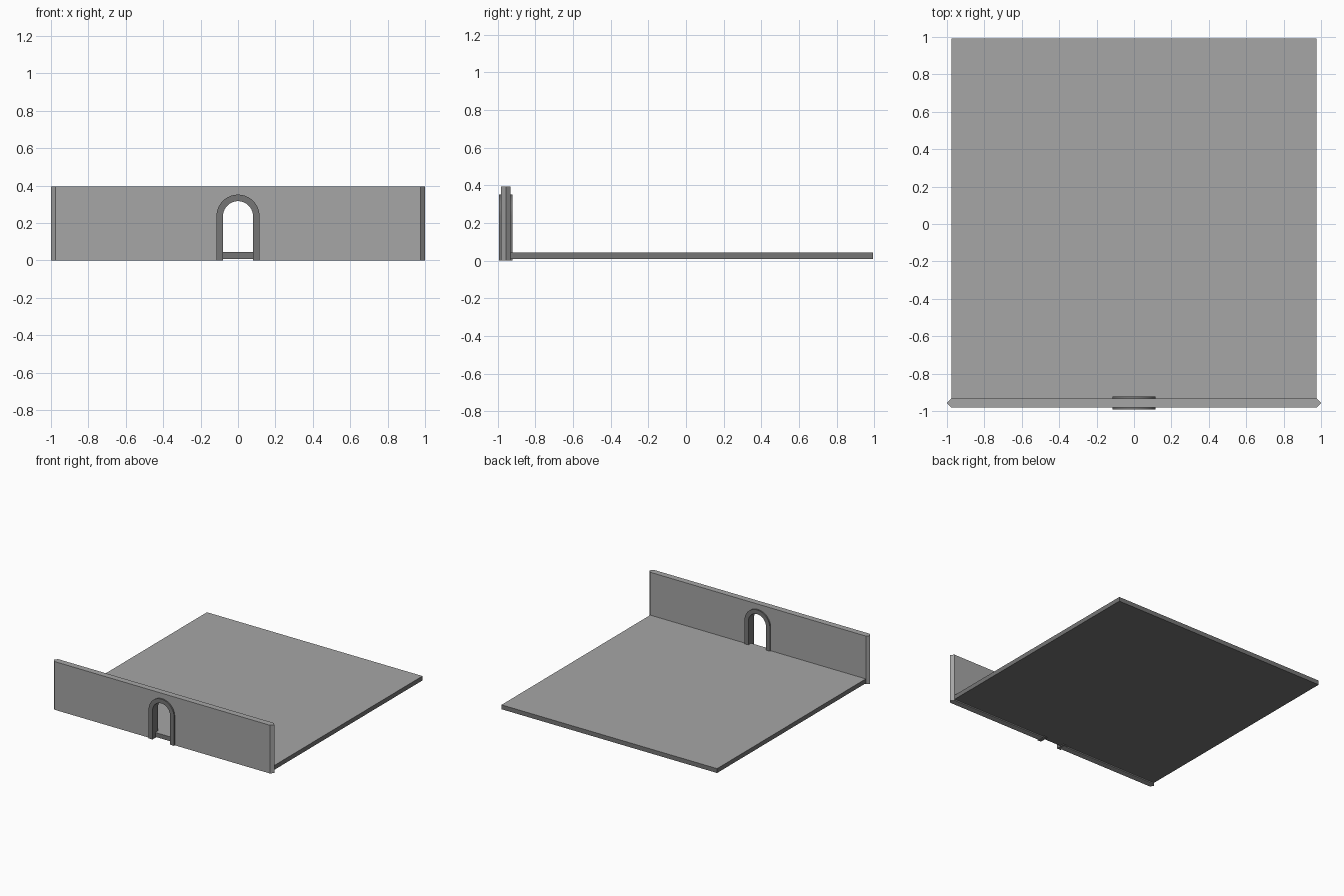
import bpy
import bmesh
from math import pi, sin, cos, radians

cube = bpy.data.objects.get("Cube")
if cube:
    bpy.data.objects.remove(cube, do_unlink=True)


def material(name, value):
    mat = bpy.data.materials.new(name)
    mat.use_nodes = True
    colour = (value, value, value, 1)
    mat.diffuse_color = colour
    mat.node_tree.nodes["Principled BSDF"].inputs["Base Color"].default_value = colour
    return mat


light_grey = material("light grey", 0.38)
dark_grey = material("dark grey", 0.18)


def prism(name, outline, shift, *mats):
    """Extrude a closed 3D outline along a vector."""
    bm = bmesh.new()
    base = bm.faces.new([bm.verts.new(p) for p in outline])
    extruded = bmesh.ops.extrude_face_region(bm, geom=[base], use_keep_orig=True)
    moved = [e for e in extruded["geom"] if isinstance(e, bmesh.types.BMVert)]
    bmesh.ops.translate(bm, verts=moved, vec=shift)
    bmesh.ops.recalc_face_normals(bm, faces=bm.faces)
    mesh = bpy.data.meshes.new(name)
    bm.to_mesh(mesh)
    bm.free()
    for mat in mats:
        mesh.materials.append(mat)
    obj = bpy.data.objects.new(name, mesh)
    bpy.context.collection.objects.link(obj)
    return obj


def activate(obj):
    bpy.ops.object.select_all(action="DESELECT")
    obj.select_set(True)
    bpy.context.view_layer.objects.active = obj


SPRING = 0.237      # height where the arch starts to curve
WALL_Y = -0.957     # centre line of the wall
SEGMENTS = 32


def arch(radius, y, bottom):
    """Round-topped doorway outline, from the right foot to the left foot."""
    curve = [(radius * cos(pi * i / SEGMENTS), y, SPRING + radius * sin(pi * i / SEGMENTS))
             for i in range(SEGMENTS + 1)]
    return [(radius, y, bottom)] + curve + [(-radius, y, bottom)]


# Wall with pointed ends
END, TIP, HALF = 0.977, 1.0, 0.025
plan = [(-TIP, 0), (-END, -HALF), (END, -HALF), (TIP, 0), (END, HALF), (-END, HALF)]
wall = prism("wall", [(x, WALL_Y + y, 0) for x, y in plan], (0, 0, 0.395), light_grey)

# Doorway cut through the wall
cutter = prism("doorway_cutter", arch(0.1, WALL_Y - 0.1, -0.1), (0, 0.2, 0), light_grey)
cutter.hide_render = True
cut = wall.modifiers.new("doorway", "BOOLEAN")
cut.operation = "DIFFERENCE"
cut.solver = "EXACT"
cut.object = cutter
activate(wall)
bpy.ops.object.modifier_apply(modifier=cut.name)
bpy.data.objects.remove(cutter, do_unlink=True)

# Door frame standing proud of both wall faces
front = WALL_Y - 0.036
frame = prism("door_frame", arch(0.115, front, 0) + arch(0.08, front, 0)[::-1],
              (0, 0.072, 0), dark_grey)
activate(frame)
bpy.ops.object.shade_smooth_by_angle(angle=radians(30))

# Floor slab: light on top, dark on the sides and underside
corners = [(-END, WALL_Y), (END, WALL_Y), (END, 0.993), (-END, 0.993)]
floor = prism("floor", [(x, y, 0.008) for x, y in corners], (0, 0, 0.036),
              dark_grey, light_grey)
for face in floor.data.polygons:
    face.material_index = int(face.normal.z > 0.5)
